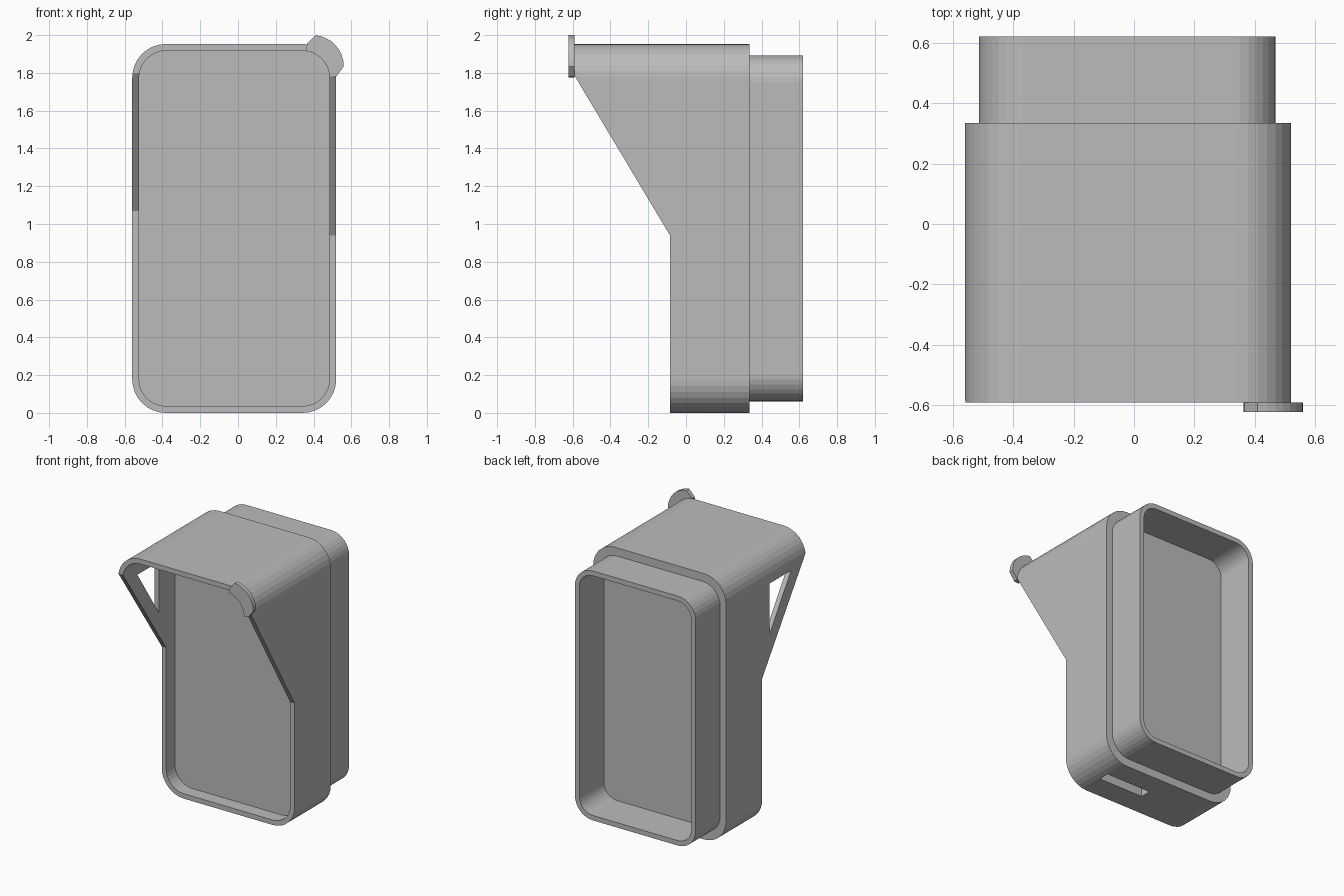
import bpy
import bmesh
from math import sin, cos, pi, radians
from mathutils import Vector

old = bpy.data.objects.get("Cube")
if old:
    bpy.data.objects.remove(old, do_unlink=True)

grey = bpy.data.materials.new("plain grey")
grey.use_nodes = True
colour = (0.5, 0.5, 0.5, 1)
grey.diffuse_color = colour
grey.node_tree.nodes["Principled BSDF"].inputs["Base Color"].default_value = colour


def prism(name, profile, axis, start, end):
    """Extrude a 2D profile along x (profile is y, z) or along y (profile is x, z)."""
    def place(p, d):
        return Vector((d, p[0], p[1])) if axis == "x" else Vector((p[0], d, p[1]))
    bm = bmesh.new()
    face = bm.faces.new([bm.verts.new(place(p, start)) for p in profile])
    moved = bmesh.ops.extrude_face_region(bm, geom=[face])["geom"]
    verts = [g for g in moved if isinstance(g, bmesh.types.BMVert)]
    shift = place((0, 0), end - start)
    bmesh.ops.translate(bm, verts=verts, vec=shift)
    bmesh.ops.recalc_face_normals(bm, faces=bm.faces)
    mesh = bpy.data.meshes.new(name)
    bm.to_mesh(mesh)
    bm.free()
    mesh.materials.append(grey)
    obj = bpy.data.objects.new(name, mesh)
    bpy.context.collection.objects.link(obj)
    return obj


def arc(cx, cz, r, a, b, steps=8):
    angles = [radians(a + (b - a) * i / steps) for i in range(steps + 1)]
    return [(cx + r * cos(t), cz + r * sin(t)) for t in angles]


def rounded(x0, x1, z0, z1, r, inset=0):
    """Rounded rectangle, optionally shrunk by a wall thickness."""
    x0, x1, z0, z1, r = x0 + inset, x1 - inset, z0 + inset, z1 - inset, r - inset
    return (arc(x1 - r, z1 - r, r, 0, 90) + arc(x0 + r, z1 - r, r, 90, 180)
            + arc(x0 + r, z0 + r, r, 180, 270) + arc(x1 - r, z0 + r, r, 270, 360))


def cut(obj, cutter):
    cutter.hide_render = True
    mod = obj.modifiers.new("cut", "BOOLEAN")
    mod.operation = "DIFFERENCE"
    mod.solver = "EXACT"
    mod.object = cutter
    bpy.context.view_layer.objects.active = obj
    bpy.ops.object.modifier_apply(modifier=mod.name)
    bpy.data.objects.remove(cutter, do_unlink=True)


WALL = 0.036
FRONT, LIP, FLOOR, STEP, BACK = -0.59, -0.085, 0.015, 0.335, 0.62

# Main housing with a shallow front tray under a projecting hood
outer = (-0.56, 0.52, 0, 1.953, 0.178)
housing = prism("housing", rounded(*outer), "y", FRONT, STEP)
cut(housing, prism("tray_cutter", rounded(*outer, WALL), "y", -1, FLOOR))

# Sloping hood cheeks, each with its own slope
for x0, x1, low, high in ((-1, 0, 1.07, 1.8), (-0.1, 1, 0.94, 1.785)):
    slope = [(-1, -0.2), (LIP, -0.2), (LIP, low), (FRONT, high), (-1, high)]
    cut(housing, prism("cheek_cutter", slope, "x", x0, x1))

# Triangular window in one cheek
window = [(-0.42, 1.735), (-0.17, 1.735), (-0.17, 1.36)]
cut(housing, prism("window_cutter", window, "x", -0.8, -0.4))

# Slot in the underside
slot = [(0.09, -0.1), (0.17, -0.1), (0.17, 0.2), (0.09, 0.2)]
cut(housing, prism("slot_cutter", slot, "x", 0.01, 0.37))

# Smaller open sleeve on the back
sleeve_size = (-0.513, 0.469, 0.06, 1.893, 0.145)
sleeve = prism("back_sleeve", rounded(*sleeve_size), "y", STEP, BACK)
cut(sleeve, prism("sleeve_cutter", rounded(*sleeve_size, WALL), "y", 0, 1))

# Curved tab on the upper front corner of the hood
r = outer[4]
cx, cz = outer[1] - r, outer[3] - r
tab_profile = (arc(0.395, 1.835, 0.165, 0, 85) + [(0.365, 1.953)]
               + arc(cx, cz, r - WALL, 82, 0) + [(outer[1], 1.78)])
prism("corner_tab", tab_profile, "y", -0.622, FRONT)
